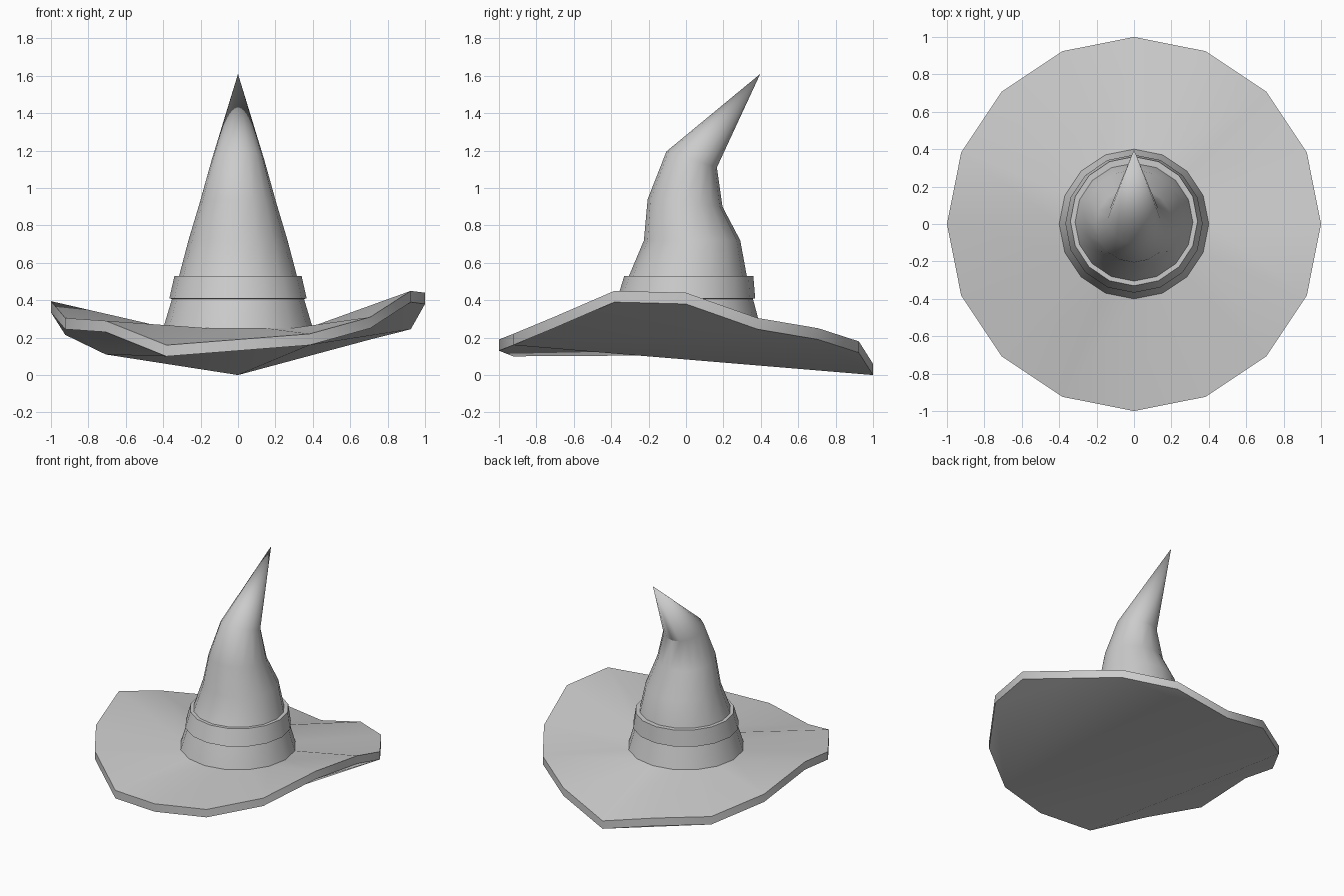
import bpy, math

if "Cube" in bpy.data.objects:
    bpy.data.objects.remove(bpy.data.objects["Cube"])

N = 16  # sides of every ring; index 0 is the front, counting towards +x


def ring(front, back, half_width):
    """Ring of N points, possibly tilted, given its front and back (y, z) and its x half width."""
    (y0, z0), (y1, z1) = front, back
    pts = []
    for k in range(N):
        a = 2 * math.pi * k / N
        t = (1 - math.cos(a)) / 2
        pts.append((half_width * math.sin(a), y0 + (y1 - y0) * t, z0 + (z1 - z0) * t))
    return pts


def bridge(lower, upper):
    """Quads between two rings numbered lower and upper, facing outwards."""
    return [(lower * N + k, lower * N + (k + 1) % N,
             upper * N + (k + 1) % N, upper * N + k) for k in range(N)]


def make(name, verts, faces):
    mesh = bpy.data.meshes.new(name)
    mesh.from_pydata(verts, [], faces)
    mesh.update()
    obj = bpy.data.objects.new(name, mesh)
    bpy.context.collection.objects.link(obj)
    bpy.ops.object.select_all(action='DESELECT')
    obj.select_set(True)
    bpy.context.view_layer.objects.active = obj
    bpy.ops.object.shade_smooth_by_angle(angle=math.radians(32))
    return obj


# Floppy brim: wavy rim, thick edge, folded underside
rim_z = [.19, .22, .31, .45, .44, .305, .25, .18, .06,
         .155, .17, .275, .395, .305, .29, .16]
rim = [(x, y, z) for (x, y, _), z in zip(ring((-1, 0), (1, 0), 1), rim_z)]
under = [(x, y, z - .06) for x, y, z in rim]
inner = ring((-.4, .25), (.4, .25), .4)
underside = [(1, 2, 3, 4, 5, 6), (1, 6, 7, 8), (1, 8, 9, 10),
             (1, 10, 15, 0), (10, 11, 12, 13, 14, 15)]
make("brim", under + rim + inner,
     bridge(0, 1) + bridge(1, 2) + [f[::-1] for f in underside])

# Bent pointed crown
sections = [
    ((-.4, .25), (.4, .25), .4),
    ((-.355, .40), (.36, .40), .355),
    ((-.305, .53), (.325, .53), .315),
    ((-.225, .72), (.29, .72), .265),
    ((-.205, .94), (.195, .90), .205),
    ((-.105, 1.195), (.165, 1.11), .14),
]
verts = [p for s in sections for p in ring(*s)]
faces = [f for i in range(len(sections) - 1) for f in bridge(i, i + 1)]
last = (len(sections) - 1) * N
verts.append((0, .397, 1.61))
faces += [(last + k, last + (k + 1) % N, len(verts) - 1) for k in range(N)]
make("crown", verts, faces)

# Hat band: closed loop around the crown
band = [
    ((-.345, .405), (.345, .405), .345),
    ((-.367, .41), (.37, .41), .367),
    ((-.33, .53), (.36, .53), .34),
    ((-.30, .53), (.32, .53), .31),
]
make("hat_band", [p for s in band for p in ring(*s)],
     [f for i in range(4) for f in bridge(i, (i + 1) % 4)])
